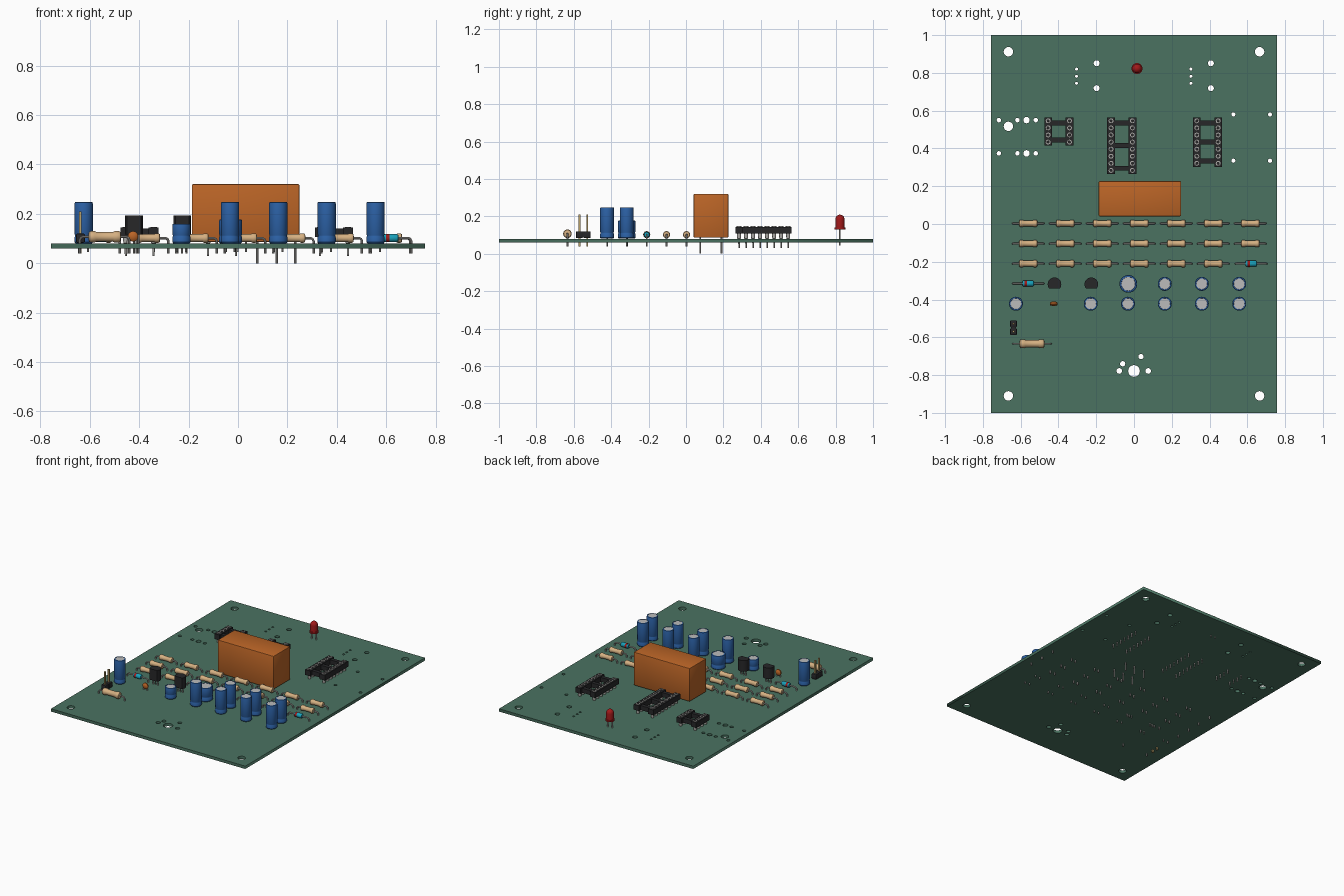
import bpy, bmesh
from math import sin, cos, pi
from mathutils import Vector

if "Cube" in bpy.data.objects:
    bpy.data.objects.remove(bpy.data.objects["Cube"])

def mat(name, *c):
    m = bpy.data.materials.new(name)
    m.diffuse_color = (*c, 1)
    m.use_nodes = True
    m.node_tree.nodes["Principled BSDF"].inputs["Base Color"].default_value = m.diffuse_color
    return m

GREEN = mat("board_green", 0.07, 0.17, 0.12)
BLACK = mat("black_plastic", 0.02, 0.02, 0.022)
METAL = mat("metal", 0.42, 0.41, 0.39)
TAN = mat("tan", 0.66, 0.43, 0.22)
BLUE = mat("blue_sleeve", 0.025, 0.12, 0.38)
SILVER = mat("silver", 0.5, 0.5, 0.5)
ORANGE = mat("orange", 0.5, 0.13, 0.02)
RED = mat("red", 0.36, 0.01, 0.01)
TEAL = mat("teal", 0.01, 0.36, 0.5)
GOLD = mat("gold", 0.5, 0.36, 0.14)

class Part:
    """Collects coloured pieces into one mesh, then places copies of it."""
    def __init__(self, *mats):
        self.bm, self.mats = bmesh.new(), mats

    def skin(self, rings, m):
        bm = self.bm
        rings = [[bm.verts.new(p) for p in r] for r in rings]
        n = len(rings[0])
        faces = [bm.faces.new((a[i], a[(i + 1) % n], b[(i + 1) % n], b[i]))
                 for a, b in zip(rings, rings[1:]) for i in range(n)]
        faces += [bm.faces.new(rings[0][::-1]), bm.faces.new(rings[-1])]
        for f in faces:
            f.material_index = self.mats.index(m)

    def lathe(self, prof, m, at=(0, 0, 0), axis="Z", n=20):
        u, v, w = {"Z": ((1, 0, 0), (0, 1, 0), (0, 0, 1)),
                   "X": ((0, 1, 0), (0, 0, 1), (1, 0, 0)),
                   "Y": ((0, 0, 1), (1, 0, 0), (0, 1, 0))}[axis]
        u, v, w, at = Vector(u), Vector(v), Vector(w), Vector(at)
        self.skin([[at + w * h + r * (u * cos(2 * pi * i / n) + v * sin(2 * pi * i / n))
                    for i in range(n)] for r, h in prof], m)

    def rod(self, x, y, z0, z1, r, m, n=8):
        self.lathe([(r, z0), (r, z1)], m, (x, y, 0), n=n)

    def box(self, x, y, z, m, bevel=0):
        c = Vector([(a + b) / 2 for a, b in (x, y, z)])
        vs = bmesh.ops.create_cube(self.bm, size=1)["verts"]
        for v in vs:
            v.co = c + Vector([v.co[i] * (k[1] - k[0]) for i, k in enumerate((x, y, z))])
        for f in {f for v in vs for f in v.link_faces}:
            f.material_index = self.mats.index(m)
        if bevel:
            bmesh.ops.bevel(self.bm, geom=list({e for v in vs for e in v.link_edges}),
                            offset=bevel, segments=2, affect="EDGES", profile=0.5,
                            material=self.mats.index(m))

    def wire(self, pts, r, m, n=8):
        # round wire along a path in the xz plane
        pts, rings = [Vector((x, 0, z)) for x, z in pts], []
        for i, p in enumerate(pts):
            d = (pts[min(i + 1, len(pts) - 1)] - pts[max(i - 1, 0)]).normalized()
            s = Vector((-d.z, 0, d.x))
            rings.append([p + r * (s * cos(2 * pi * k / n) - Vector((0, 1, 0)) * sin(2 * pi * k / n))
                          for k in range(n)])
        self.skin(rings, m)

    def place(self, name, spots):
        bmesh.ops.recalc_face_normals(self.bm, faces=self.bm.faces[:])
        me = bpy.data.meshes.new(name)
        self.bm.to_mesh(me)
        self.bm.free()
        for m in self.mats:
            me.materials.append(m)
        for i, (x, y) in enumerate(spots):
            ob = bpy.data.objects.new(name if len(spots) == 1 else f"{name}_{i + 1}", me)
            ob.location = (x, y, 0)
            bpy.context.collection.objects.link(ob)
            if i == 0:
                smooth(ob)

def smooth(ob):
    bpy.ops.object.select_all(action="DESELECT")
    ob.select_set(True)
    bpy.context.view_layer.objects.active = ob
    bpy.ops.object.shade_smooth_by_angle(angle=0.6)

# circuit board: filled outline with drilled holes
cu = bpy.data.curves.new("circuit_board", "CURVE")
cu.dimensions, cu.fill_mode, cu.extrude = "2D", "BOTH", 0.01
def loop(pts):
    s = cu.splines.new("POLY")
    s.points.add(len(pts) - 1)
    for p, (x, y) in zip(s.points, pts):
        p.co = (x, y, 0, 1)
    s.use_cyclic_u = True
def hole(x, y, r, n=20):
    loop([(x + r * cos(2 * pi * i / n), y + r * sin(2 * pi * i / n)) for i in range(n)])
loop([(-.757, -1), (.757, -1), (.757, 1), (-.757, 1)])
for x in (-.665, .665):
    for y in (-.91, .912):
        hole(x, y, .025)
for x in (-.198, .407):
    for y in (.851, .719):
        hole(x, y, .016)
    for y in (.82, .782, .745):
        hole(x - .106, y, .008)
for y in (.55, .374):
    for x, r in ((-.715, .012), (-.617, .012), (-.569, .017), (-.52, .012)):
        hole(x, y, r)
hole(-.665, .517, .025)
for x in (.526, .72):
    for y in (.58, .335):
        hole(x, y, .011)
for x, y, r in ((0, -.778, .031), (-.078, -.778, .015), (.075, -.778, .015),
                (-.06, -.74, .014), (.037, -.702, .014)):
    hole(x, y, r)
board = bpy.data.objects.new("circuit_board", cu)
board.location.z = .07
cu.materials.append(GREEN)
bpy.context.collection.objects.link(board)
board.select_set(True)
bpy.context.view_layer.objects.active = board
bpy.ops.object.convert(target="MESH")

# axial parts: bent wire with a turned body
def bent(w, z):
    return [(-w, .04), (-w, z - .012), (-w + .004, z - .004), (-w + .012, z),
            (w - .012, z), (w - .004, z - .004), (w, z - .012), (w, .04)]
def resistor(name, half, r, z, w, spots):
    p = Part(TAN, METAL)
    side = [(r * .4, half), (r * .85, half * .96), (r, half * .86), (r, half * .62), (r * .84, half * .5)]
    p.lathe([(a, -h) for a, h in side] + side[::-1], TAN, (0, 0, z), "X")
    p.wire(bent(w, z), .005, METAL)
    p.place(name, spots)
cols = [-.56 + .196 * i for i in range(7)]
resistor("resistor", .049, .019, .102, .082,
         [(x, y) for y in (.003, -.104, -.21) for x in cols if (x, y) != (cols[6], -.21)])
resistor("large_resistor", .066, .023, .107, .1, [(-.54, -.634)])

# glass diodes
p = Part(TEAL, RED, METAL)
p.lathe([(.006, -.03), (.013, -.029), (.016, -.024), (.016, .024), (.013, .029), (.006, .03)],
        TEAL, (0, 0, .102), "X")
p.lathe([(.0165, -.02), (.0165, -.006)], RED, (0, 0, .102), "X")
p.wire(bent(.082, .102), .005, METAL)
p.place("diode", [(.62, -.21), (-.56, -.315)])

# electrolytic capacitors
def capacitor(name, r, top, spots):
    p = Part(BLUE, SILVER, METAL)
    p.lathe([(r * .9, .081), (r, .086), (r, .105), (r * .94, .11), (r * .94, .113), (r, .118),
             (r, top - .006), (r * .96, top - .001), (r * .9, top), (r * .8, top), (r * .78, top - .003)],
            BLUE, n=32)
    p.lathe([(r * .78, top - .006), (r * .78, top - .001)], SILVER, n=32)
    for x in (-.018, .018):
        p.rod(x, 0, .045, .085, .004, METAL)
    p.place(name, spots)
right = [.163, .359, .557]
capacitor("tall_capacitor", .037, .248,
          [(x, -.317) for x in right] + [(x, -.422) for x in [-.625, -.032] + right])
capacitor("short_capacitor", .037, .16, [(-.229, -.422)])
capacitor("wide_capacitor", .047, .177, [(-.03, -.317)])

# ceramic disc capacitor
p = Part(ORANGE, METAL)
p.lathe([(.004, -.012), (.014, -.01), (.021, -.004), (.021, .004), (.014, .01), (.004, .012)],
        ORANGE, (0, 0, .109), "Y")
for x in (-.014, .014):
    p.rod(x, 0, .04, .105, .004, METAL)
p.place("disc_capacitor", [(-.425, -.422)])

# transistors: round back, flat front
p = Part(BLACK, METAL)
outline = [(.036 * cos(a), .036 * sin(a) - .002)
           for a in [pi * (-.22 + 1.44 * i / 20) for i in range(21)]]
p.skin([[(x, y, z) for x, y in outline] for z in (.116, .194)], BLACK)
for x in (-.018, 0, .018):
    p.rod(x, 0, .04, .118, .004, METAL)
p.place("transistor", [(-.421, -.317), (-.226, -.317)])

# chip sockets: two rails, crossbars and turned pins
def socket(name, x, rows, bars):
    p = Part(BLACK, METAL)
    top, L = .565, rows * .0375
    for s in (-1, 1):
        p.box(sorted((s * .036, s * .077)), (-L, 0), (.107, .144), BLACK)
        for i in range(rows):
            p.lathe([(.004, .03), (.005, .078), (.01, .082), (.011, .107), (.013, .14), (.013, .147),
                     (.008, .147), (.007, .138)], METAL, (s * .0565, -.0187 - i * .0375, 0), n=12)
    for k in range(bars):
        y = -.03 - (L - .06) * k / (bars - 1)
        p.box((-.038, .038), (y - .013, y + .013), (.109, .14), BLACK)
    p.place(name, [(x, top)])
socket("chip_socket_small", -.398, 4, 2)
socket("chip_socket_large", -.065, 8, 3)
socket("chip_socket_medium", .389, 7, 3)

# relay
p = Part(ORANGE, METAL)
p.box((-.218, .218), (-.093, .093), (.086, .32), ORANGE, .005)
for x in (.047, .125, .2):
    for y in (-.058, .056):
        p.rod(x, y, 0, .09, .005, METAL)
p.place("relay", [(.031, .134)])

# two-pin header
p = Part(BLACK, GOLD)
for y in (-.021, .021):
    p.box((-.018, .018), (y - .018, y + .018), (.083, .12), BLACK, .005)
    p.box((-.005, .005), (y - .005, y + .005), (.04, .21), GOLD)
p.box((-.014, .014), (-.02, .02), (.086, .118), BLACK)
p.place("pin_header", [(-.638, -.549)])

# indicator light
p = Part(RED, METAL)
p.lathe([(.029, .129), (.029, .139), (.025, .14), (.025, .183)]
        + [(.025 * cos(a), .183 + .026 * sin(a)) for a in (.3, .6, .9, 1.2, 1.45)], RED, n=24)
for x in (-.017, .017):
    p.rod(x, 0, .045, .132, .004, METAL)
p.place("indicator_light", [(.016, .823)])
